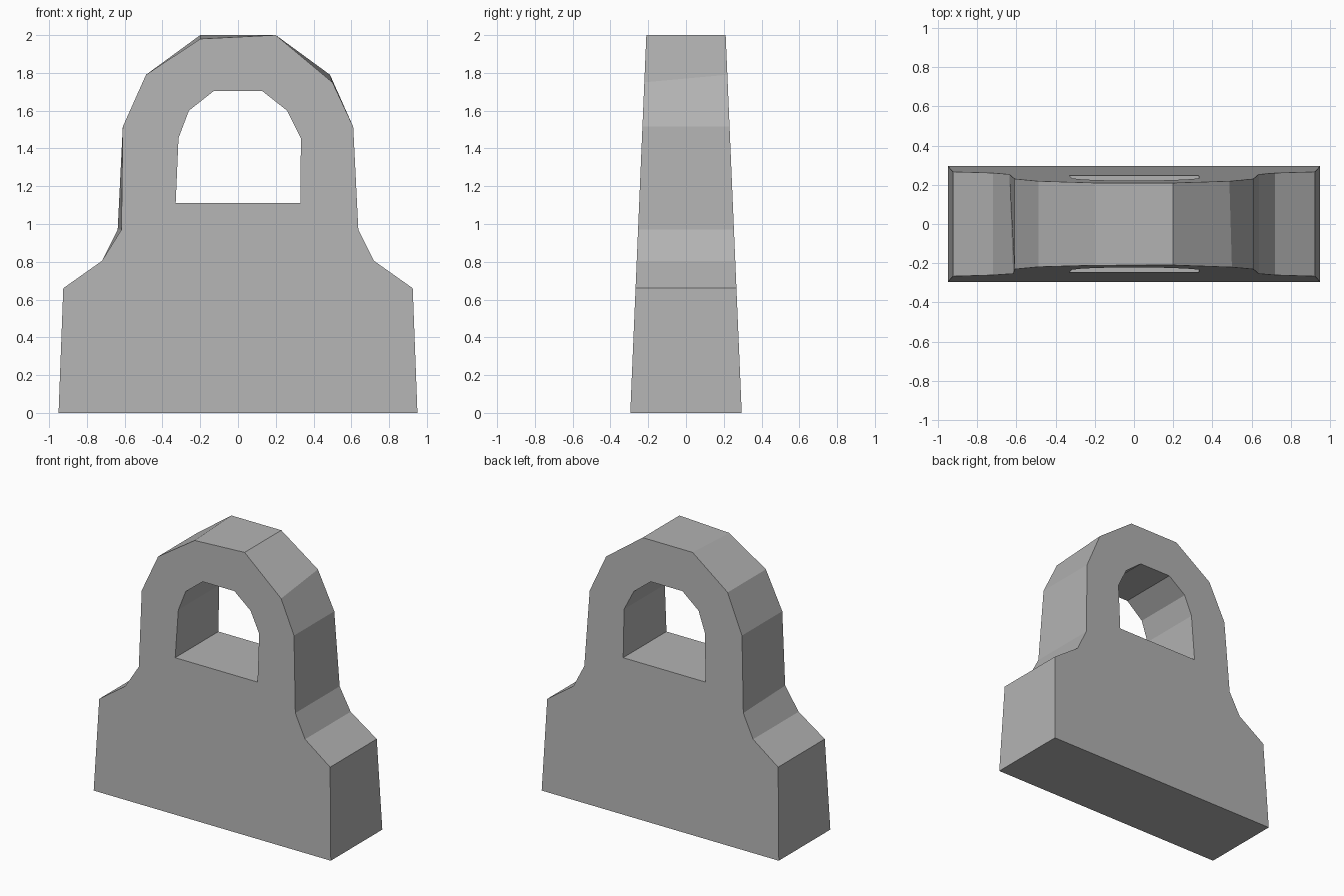
import bpy
import bmesh

old = bpy.data.objects.get("Cube")
if old:
    bpy.data.objects.remove(old, do_unlink=True)

# Plain grey material
grey = bpy.data.materials.new("plain_grey")
grey.use_nodes = True
colour = (0.45, 0.45, 0.45, 1)
grey.diffuse_color = colour
grey.node_tree.nodes["Principled BSDF"].inputs["Base Color"].default_value = colour

# Half profiles as (x, z), listed from the bottom up
OUTER = [(0.95, 0), (0.925, 0.66), (0.72, 0.805), (0.637, 0.97),
         (0.61, 1.515), (0.487, 1.79), (0.2, 2.0)]
HOLE = [(0.33, 1.11), (0.333, 1.455), (0.26, 1.6), (0.127, 1.705)]


def closed(half):
    return half + [(-x, z) for x, z in reversed(half)]


def depth(z):
    return 0.295 - 0.0425 * z


def add_loop(bm, points, side):
    verts = [bm.verts.new((x, side * depth(z), z)) for x, z in points]
    edges = [bm.edges.new((v, verts[i - 1])) for i, v in enumerate(verts)]
    return verts, edges


# Front outline has slightly uneven, hand-cut corners
back_outer, back_hole = closed(OUTER), closed(HOLE)
front_outer, front_hole = list(back_outer), list(back_hole)
front_outer[5] = (0.5, 1.75)
front_outer[7] = (-0.2, 1.98)
front_outer[10] = (-0.617, 0.97)
front_hole[6] = back_hole[6] = (-0.315, 1.455)

bm = bmesh.new()
rims = []
for side, outer, hole in ((-1, front_outer, front_hole), (1, back_outer, back_hole)):
    outer_verts, outer_edges = add_loop(bm, outer, side)
    hole_verts, hole_edges = add_loop(bm, hole, side)
    # Tapered face with the window left open
    bmesh.ops.triangle_fill(bm, use_beauty=True, edges=outer_edges + hole_edges,
                            normal=(0, side, 0))
    rims.append((outer_verts, hole_verts))

# Walls around the outside and through the window
for front, back in zip(*rims):
    for i in range(len(front)):
        bm.faces.new((front[i - 1], front[i], back[i], back[i - 1]))

bmesh.ops.recalc_face_normals(bm, faces=bm.faces)
mesh = bpy.data.meshes.new("arched_block")
bm.to_mesh(mesh)
bm.free()
mesh.materials.append(grey)
block = bpy.data.objects.new("arched_block", mesh)
bpy.context.collection.objects.link(block)
